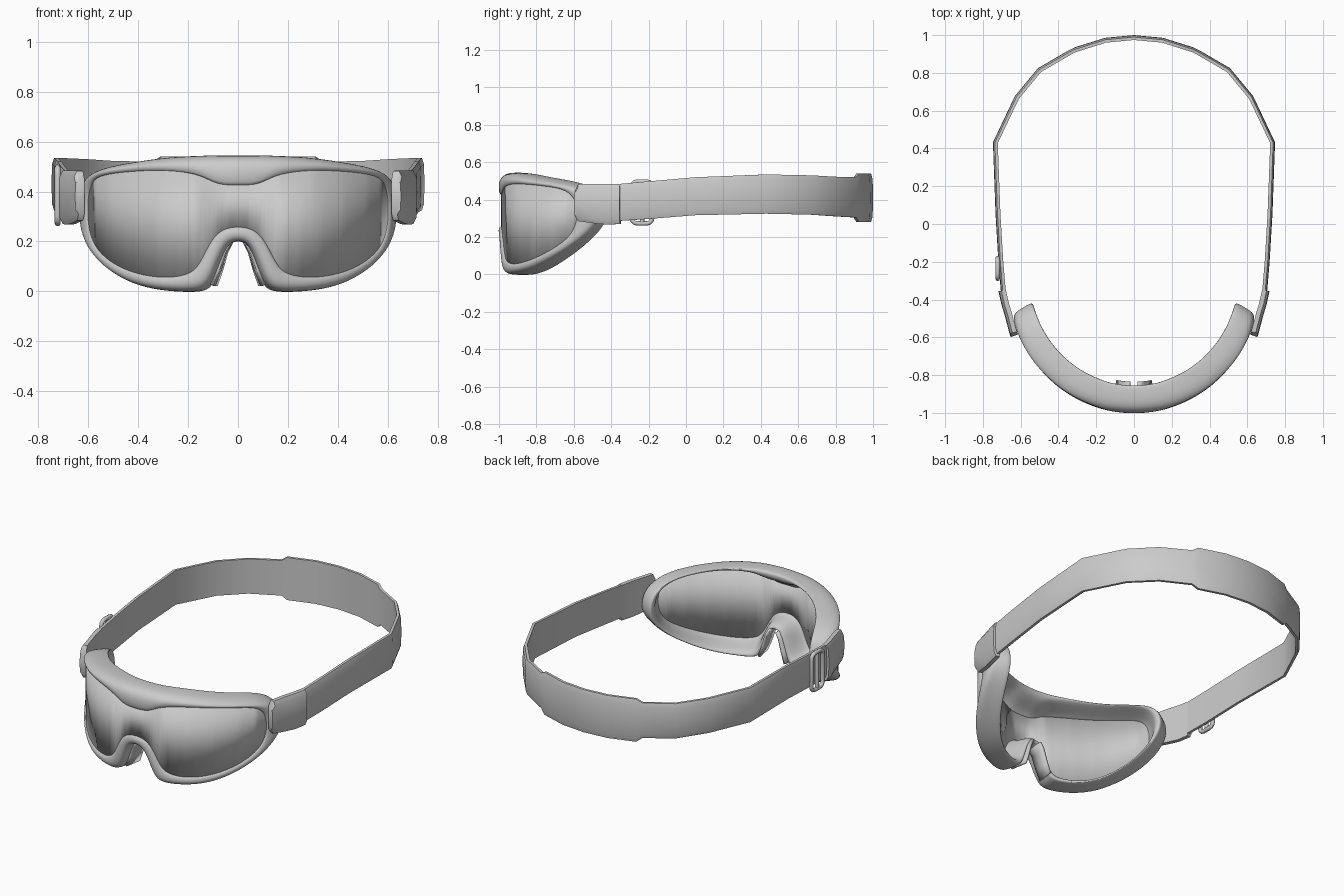
import bpy, bmesh, math
from mathutils import Vector

if "Cube" in bpy.data.objects:
    bpy.data.objects.remove(bpy.data.objects["Cube"])

YC, R = -0.34, 0.66          # plan-view arc of the goggle front


def polar(phi, r, z):
    return (r * math.sin(phi), YC - r * math.cos(phi), z)


def loft(name, rows, close_rows=False, close_cols=False, cap=False, angle=40):
    """Mesh through equal-length rows of points."""
    bm = bmesh.new()
    vs = [[bm.verts.new(p) for p in row] for row in rows]
    n, m = len(vs), len(vs[0])
    for i in range(n if close_rows else n - 1):
        for j in range(m if close_cols else m - 1):
            a, b = vs[i], vs[(i + 1) % n]
            k = (j + 1) % m
            bm.faces.new((a[j], a[k], b[k], b[j]))
    if cap:
        bm.faces.new(vs[0])
        bm.faces.new(vs[-1])
    bmesh.ops.recalc_face_normals(bm, faces=bm.faces)
    me = bpy.data.meshes.new(name)
    bm.to_mesh(me)
    bm.free()
    ob = bpy.data.objects.new(name, me)
    bpy.context.collection.objects.link(ob)
    bpy.context.view_layer.objects.active = ob
    ob.select_set(True)
    bpy.ops.object.shade_smooth_by_angle(angle=math.radians(angle))
    ob.select_set(False)
    return ob


def ribbon(name, path, t):
    """Flat band along a plan path of (x, y, z low, z high), bulging outward."""
    prof = [(-.5, 0), (-.5, .5), (-.5, 1), (.1, 1), (.42, .88), (.5, .5), (.42, .12), (.1, 0)]
    rows = []
    for i, (x, y, lo, hi) in enumerate(path):
        p, a, b = Vector((x, y)), path[max(i - 1, 0)], path[min(i + 1, len(path) - 1)]
        d = (Vector(b[:2]) - Vector(a[:2])).normalized()
        nrm = Vector((d.y, -d.x))
        rows.append([(*(p + nrm * t * o), lo + (hi - lo) * h) for o, h in prof])
    return loft(name, rows, close_cols=True, cap=True)


def mirrored(path):
    return [(-p[0], *p[1:]) for p in reversed(path)]


# Half outline seen from the front: outer x, z and matching lens-edge x, z
half = [(0, .53, 0, .42), (.07, .53, .06, .42), (.13, .53, .105, .435), (.19, .53, .16, .468),
        (.32, .525, .3, .483), (.44, .51, .42, .478), (.54, .495, .52, .468),
        (.605, .475, .575, .452), (.642, .43, .598, .40), (.65, .34, .602, .31),
        (.645, .26, .594, .24), (.62, .18, .572, .18), (.56, .1, .51, .12),
        (.46, .035, .42, .078), (.36, .008, .33, .06), (.26, 0, .25, .06), (.17, 0, .195, .075),
        (.125, .02, .165, .10), (.095, .08, .135, .155), (.065, .155, .1, .225),
        (.035, .195, .05, .258), (0, .2, 0, .262)]
half = [(math.asin(a / R), b, math.asin(c / .65), d) for a, b, c, d in half]
outline = half + [(-a, b, -c, d) for a, b, c, d in reversed(half[1:-1])]

# Frame: rings of (blend towards lens edge, radius, is back edge)
rings = [(1, .64, 0), (.93, .659, 0), (.45, .665, 0), (.06, .65, 0), (-.04, .61, 0),
         (-.04, .53, 1), (.02, .515, 1), (.25, .515, 1), (.5, .54, 1), (.75, .625, 0)]
rows = []
for w, r, back in rings:
    row = []
    for po, zo, pi, zi in outline:
        phi = po + (pi - po) * w
        z = zo + (zi - zo) * w
        rr = r
        if r < .62:                       # back part flares slightly
            z *= 1.02
            if back:
                rr += .025 * (abs(po) / 1.4) ** 2
                phi *= 1.03
        row.append(polar(phi, rr, z))
    rows.append(row)
frame = loft("goggle_frame", rows, True, True, angle=60)
sub = frame.modifiers.new("smooth", 'SUBSURF')
sub.levels = sub.render_levels = 2


# Lens: curved sheet cut to the lens edge, tucked under the rim
def interp(pts, x):
    for (x0, z0), (x1, z1) in zip(pts, pts[1:]):
        if x0 <= x <= x1:
            return z0 + (z1 - z0) * (x - x0) / (x1 - x0)
    return pts[-1][1]


edge = [(c + (a - c) * .12, d + (b - d) * .12) for a, b, c, d in half]
far = max(range(len(edge)), key=lambda i: edge[i][0])
top, bottom = edge[:far + 1], edge[far:][::-1]
cols = []
for i in range(-48, 49):
    phi = edge[far][0] * i / 48
    lo, hi = interp(bottom, abs(phi)), interp(top, abs(phi))
    cols.append([polar(phi, .643, lo), polar(phi, .643, hi + .001)])
lens = loft("lens", cols)
sol = lens.modifiers.new("thickness", 'SOLIDIFY')
sol.thickness, sol.offset = .012, 0

# Nose pads: thin flaps behind the nose notch
for side, tag in ((1, "right"), (-1, "left")):
    pad = loft("nose_pad_" + tag,
               [[polar(side * a * .93, r, b + .005) for a, b, _, _ in half[17:21]]
                for r in (.60, .55, .495)])
    s = pad.modifiers.new("thickness", 'SOLIDIFY')
    s.thickness, s.offset = .014, 0

# Strap clips on both ends of the frame
clip = [(.634, -.592, .31, .45), (.64, -.575, .285, .483), (.665, -.48, .272, .485),
        (.683, -.42, .267, .485), (.698, -.352, .27, .485)]
ribbon("strap_clip_right", clip, .04)
ribbon("strap_clip_left", mirrored(clip), .04)

# Head strap with a wider section at the back
strap = [(.69, -.38, .285, .482), (.705, -.2, .297, .498), (.72, .05, .317, .52),
         (.734, .43, .325, .535), (.62, .67, .32, .53), (.5, .815, .31, .522),
         (.34, .908, .305, .52), (.31, .923, .28, .54), (.15, .973, .28, .54), (0, .987, .28, .54)]
ribbon("head_strap", strap + mirrored(strap)[1:], .026)

# Slide buckle on the left of the strap: rounded ring with a middle bar
ring = []
for cy, cz, a0 in ((1, 1, 0), (-1, 1, 90), (-1, -1, 180), (1, -1, 270)):
    for k in range(4):
        a = math.radians(a0 + 30 * k)
        ring.append((-.722, -.235 + cy * .025 + .03 * math.cos(a),
                     .385 + cz * .082 + .03 * math.sin(a)))
for name, pts, cyc in (("slide_buckle", ring, True),
                       ("buckle_bar", [(-.722, -.235, .28), (-.722, -.235, .49)], False)):
    cu = bpy.data.curves.new(name, 'CURVE')
    cu.dimensions = '3D'
    cu.bevel_depth, cu.bevel_resolution, cu.use_fill_caps = .012, 2, True
    sp = cu.splines.new('POLY')
    sp.points.add(len(pts) - 1)
    for q, p in zip(sp.points, pts):
        q.co = (*p, 1)
    sp.use_cyclic_u = cyc
    bpy.context.collection.objects.link(bpy.data.objects.new(name, cu))
